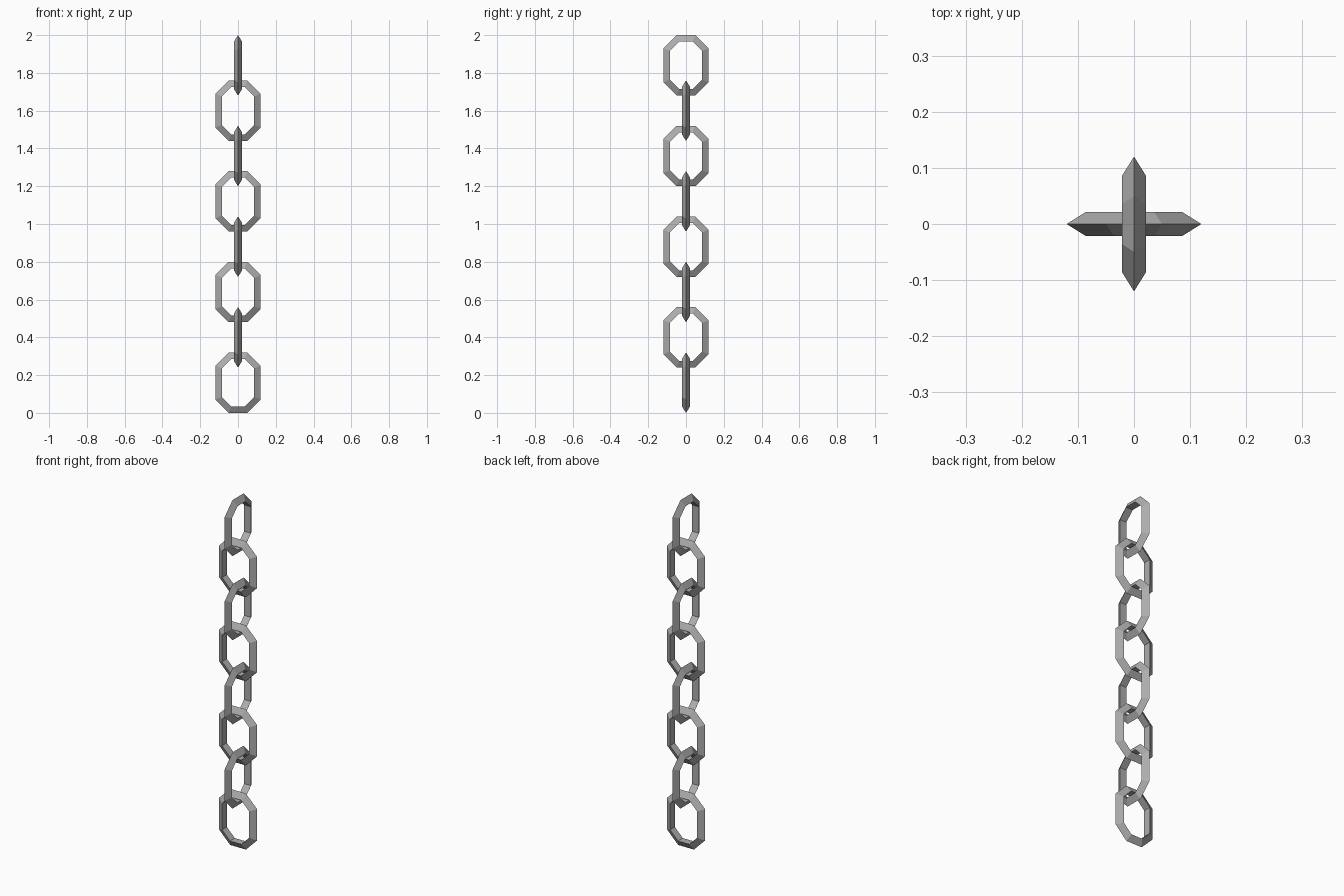
import bpy
import math
from mathutils import Matrix

cube = bpy.data.objects.get("Cube")
if cube:
    bpy.data.objects.remove(cube, do_unlink=True)

LINKS = 8
SPACING = 0.24
STRETCH = 0.04       # extra half length of each link
HALF_HEIGHT = 0.16

# Plain grey metal
metal = bpy.data.materials.new("grey_metal")
metal.use_nodes = True
colour = (0.42, 0.42, 0.42, 1)
metal.diffuse_color = colour
metal.node_tree.nodes["Principled BSDF"].inputs["Base Color"].default_value = colour


def make_link(index):
    """Eight-sided ring of triangular bar, stretched upright."""
    bpy.ops.mesh.primitive_torus_add(
        major_segments=8, minor_segments=3,
        major_radius=0.105, minor_radius=0.025)
    link = bpy.context.object
    link.name = f"chain_link_{index + 1}"
    mesh = link.data

    # Stand the ring up with flat sides at top and bottom
    mesh.transform(Matrix.Rotation(math.pi / 2, 4, "X")
                   @ Matrix.Rotation(math.pi / 8, 4, "Z"))
    for v in mesh.vertices:
        v.co.z += math.copysign(STRETCH, v.co.z)

    # Every other link is turned a quarter turn
    if index % 2:
        mesh.transform(Matrix.Rotation(math.pi / 2, 4, "Z"))
    mesh.shade_flat()
    mesh.materials.append(metal)
    link.location = (0, 0, HALF_HEIGHT + index * SPACING)


for i in range(LINKS):
    make_link(i)
